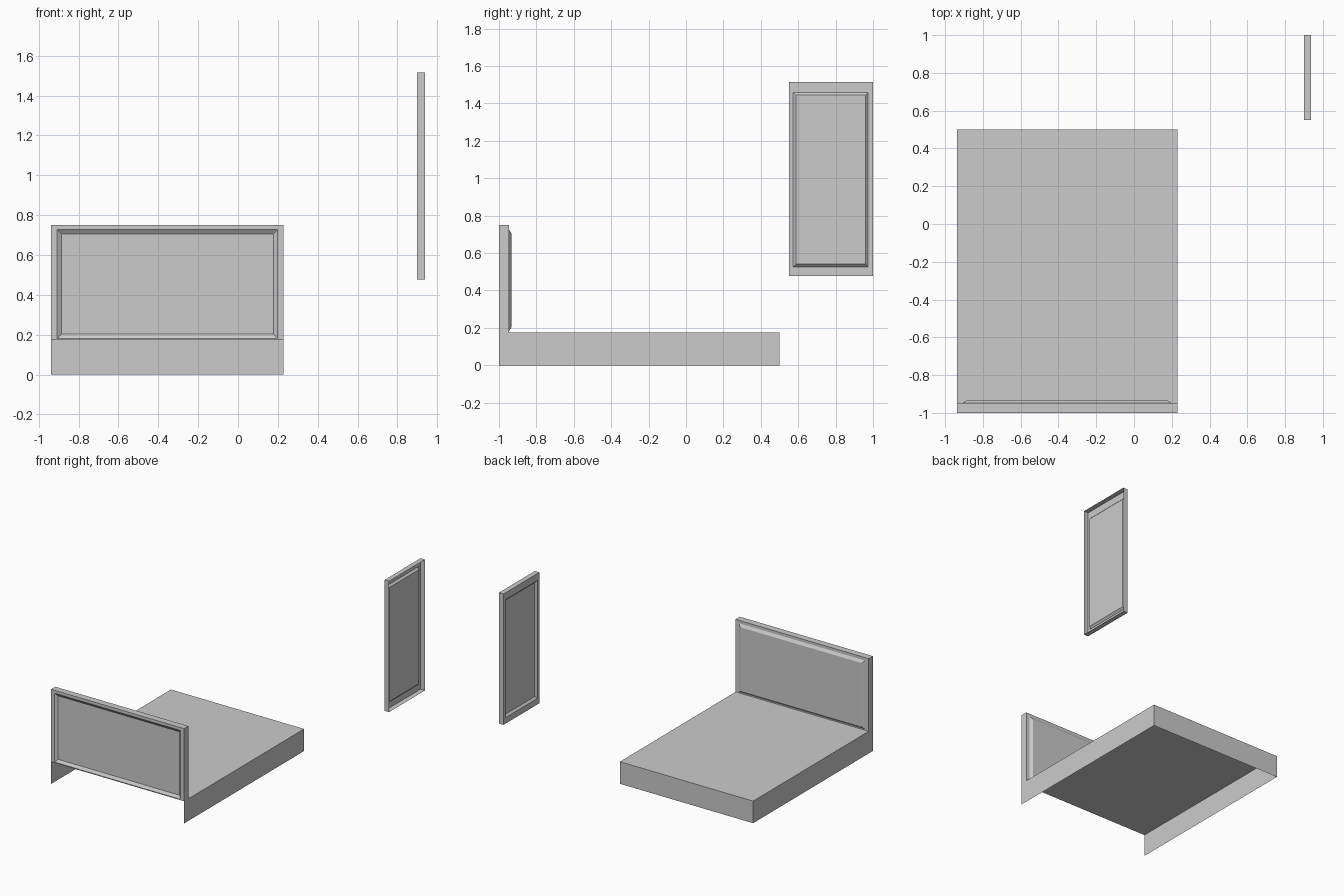
import bpy, bmesh
from mathutils import Vector

if "Cube" in bpy.data.objects:
    bpy.data.objects.remove(bpy.data.objects["Cube"])


def slab(name, lo, hi, skip=(), pressed=None):
    """Box shell; 'skip' sides stay open, 'pressed' sides get a bevelled panel.
    pressed[side] = (panel_min, panel_max, slope, depth) in the side's two axes."""
    pressed = pressed or {}
    bm = bmesh.new()
    for axis in range(3):
        u, v = (axis + 1) % 3, (axis + 2) % 3
        if u > v:
            u, v = v, u
        for sign, end in (("-", lo), ("+", hi)):
            side = sign + "xyz"[axis]
            if side in skip:
                continue
            out = Vector((0, 0, 0))
            out[axis] = -1 if sign == "-" else 1

            def ring(a, b, level):
                points = []
                for p, q in ((a[0], a[1]), (b[0], a[1]), (b[0], b[1]), (a[0], b[1])):
                    co = Vector((0, 0, 0))
                    co[axis], co[u], co[v] = level, p, q
                    points.append(bm.verts.new(co))
                return points

            def face(verts):
                f = bm.faces.new(verts)
                f.normal_update()
                if f.normal.dot(out) < 0:
                    f.normal_flip()

            rings = [ring((lo[u], lo[v]), (hi[u], hi[v]), end[axis])]
            if side in pressed:
                a, b, s, depth = pressed[side]
                rings.append(ring(a, b, end[axis]))
                rings.append(ring((a[0] + s, a[1] + s), (b[0] - s, b[1] - s),
                                  end[axis] + depth))
            for r0, r1 in zip(rings, rings[1:]):
                for i in range(4):
                    j = (i + 1) % 4
                    face((r0[i], r0[j], r1[j], r1[i]))
            face(rings[-1])
    bmesh.ops.remove_doubles(bm, verts=bm.verts, dist=1e-5)
    mesh = bpy.data.meshes.new(name)
    bm.to_mesh(mesh)
    bm.free()
    obj = bpy.data.objects.new(name, mesh)
    bpy.context.collection.objects.link(obj)
    return obj


X0, X1 = -0.938, 0.229

# Bed base: open underneath and below the headboard
slab("bed_base", (X0, -1.0, 0.0), (X1, 0.5, 0.175), skip=("-z", "-y"))

# Headboard: recessed panel in front, raised panel behind
a, b = (X0 + 0.031, 0.182), (X1 - 0.031, 0.727)
slab("headboard", (X0, -1.0, 0.175), (X1, -0.947, 0.75), skip=("-z",),
     pressed={"-y": (a, b, 0.021, 0.015), "+y": (a, b, 0.021, 0.014)})

# Hanging wall panel: recessed on the left side, open shell on the right
slab("wall_panel", (0.899, 0.551, 0.478), (0.938, 1.0, 1.515), skip=("+x",),
     pressed={"-x": ((0.573, 0.526), (0.974, 1.459), 0.015, 0.015)})
